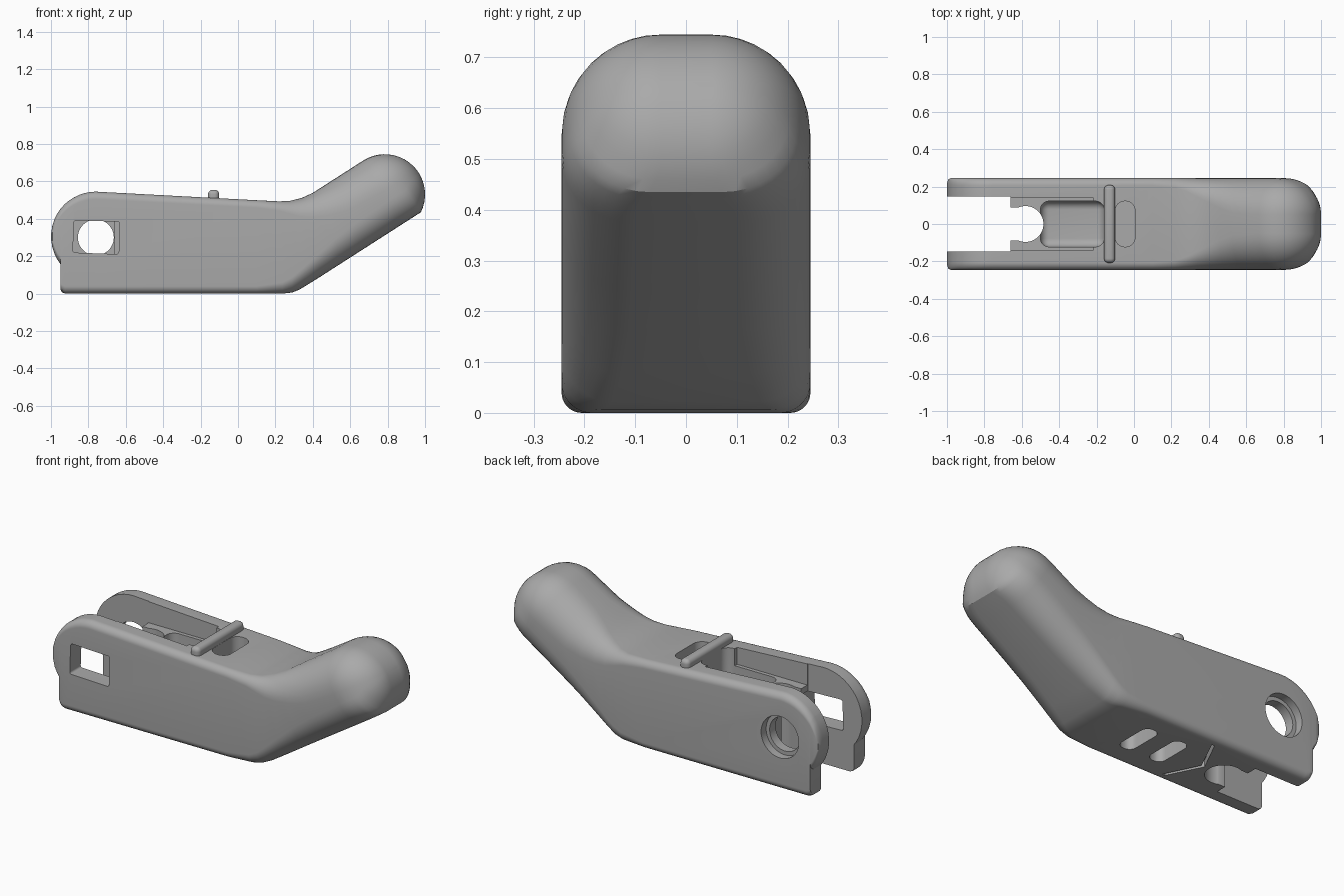
import bpy, bmesh
from math import sin, cos, radians, sqrt, pi
from mathutils import Vector, Matrix

cube = bpy.data.objects.get("Cube")
if cube:
    bpy.data.objects.remove(cube, do_unlink=True)

grey = bpy.data.materials.new("plain grey")
grey.use_nodes = True
COLOUR = (0.4, 0.4, 0.4, 1)
grey.diffuse_color = COLOUR
grey.node_tree.nodes["Principled BSDF"].inputs["Base Color"].default_value = COLOUR


def finish(name, bm):
    bmesh.ops.recalc_face_normals(bm, faces=bm.faces)
    mesh = bpy.data.meshes.new(name)
    bm.to_mesh(mesh)
    bm.free()
    mesh.materials.append(grey)
    ob = bpy.data.objects.new(name, mesh)
    bpy.context.collection.objects.link(ob)
    return ob


def box(name, lo, hi, radius=0, axis=None, tilt=0):
    """Box between two corners; rounds all edges, or only those along one axis."""
    lo, hi = Vector(lo), Vector(hi)
    bm = bmesh.new()
    bmesh.ops.create_cube(bm, size=1)
    bmesh.ops.scale(bm, vec=hi - lo, verts=bm.verts)
    if radius:
        edges = [e for e in bm.edges if axis is None or
                 abs((e.verts[0].co - e.verts[1].co).normalized()[axis]) > 0.9]
        bmesh.ops.bevel(bm, geom=edges, offset=radius, segments=8, profile=0.5,
                        affect='EDGES', clamp_overlap=True)
    bmesh.ops.rotate(bm, matrix=Matrix.Rotation(radians(tilt), 3, 'Y'), verts=bm.verts)
    bmesh.ops.translate(bm, vec=(lo + hi) / 2, verts=bm.verts)
    return finish(name, bm)


def cylinder(name, centre, radius, depth, turn):
    bm = bmesh.new()
    bmesh.ops.create_cone(bm, cap_ends=True, segments=48, radius1=radius, radius2=radius,
                          depth=depth, matrix=Matrix.Translation(centre) @ Matrix.Rotation(turn, 4, 'X'))
    return finish(name, bm)


def section(top, bottom, half, rt, rb):
    """Rounded rectangle between a top and a bottom point in the side plane."""
    top, bottom = Vector((top[0], 0, top[1])), Vector((bottom[0], 0, bottom[1]))
    height = (top - bottom).length
    up = (top - bottom) / height
    rt, rb = min(rt, height * 0.49, half), min(rb, height * 0.49, half)
    corners = [(half - rt, height - rt, rt, 0), (rt - half, height - rt, rt, 90),
               (rb - half, rb, rb, 180), (half - rb, rb, rb, 270)]
    return [bottom + up * (v + r * sin(radians(a + 10 * k))) + Vector((0, y + r * cos(radians(a + 10 * k)), 0))
            for y, v, r, a in corners for k in range(10)]


# Stations along the body: top, bottom, half width, top radius, bottom radius
HALF, R = 0.245, 0.04
stations = []
hub = Vector((-0.76, 0.305))
for a in (3, 14, 24, 31, 37.7):
    x, z = hub.x - 0.24 * cos(radians(a)), 0.24 * sin(radians(a))
    inset = 0.035 * max(0, 1 - a / 24) ** 2
    stations.append(((x, hub.y + z), (x, hub.y - z), HALF - inset, R, R))
for x, low in ((-0.949, 0.022), (-0.942, 0.008), (-0.925, 0.0)):
    stations.append(((x, hub.y + sqrt(0.24 ** 2 - (x - hub.x) ** 2)), (x, low), HALF, R, R))
for a in (52, 60, 68, 76, 84, 90):
    x = hub.x - 0.24 * cos(radians(a))
    stations.append(((x, hub.y + 0.24 * sin(radians(a))), (x, 0), HALF, R, R))
stations += [((0.1, 0.499), (0.1, 0), HALF, R, R),
             ((0.22, 0.493), (0.24, 0), HALF, 0.05, 0.06),
             ((0.28, 0.496), (0.29, 0.006), HALF, 0.07, 0.08),
             ((0.34, 0.511), (0.33, 0.022), HALF, 0.1, 0.1)]

# Sloping handle and its domed tip
tip, along, up = Vector((0.785, 0.53)), Vector((0.842, 0.54)), Vector((-0.54, 0.842))
RAD, FLOOR = 0.215, 0.184
for st, sb, rt, rb in ((-0.32, -0.55, 0.13, 0.12), (-0.25, -0.4, 0.16, 0.135), (-0.17, -0.25, 0.185, 0.14)):
    stations.append((tip + along * st + up * RAD, tip + along * sb - up * FLOOR, HALF, rt, rb))
for a in (0, 8, 16, 24, 31, 38, 46, 54, 62, 70, 78, 84, 88):
    k = cos(radians(a))
    mid = tip + along * RAD * sin(radians(a))
    stations.append((mid + up * RAD * k, mid - up * min(FLOOR, RAD * k),
                     0.05 + 0.195 * k, 0.195 * k, min(0.145, 0.195 * k)))

bm = bmesh.new()
rings = [[bm.verts.new(p) for p in section(*s)] for s in stations]
for r0, r1 in zip(rings, rings[1:]):
    for i in range(len(r0)):
        j = (i + 1) % len(r0)
        bm.faces.new((r0[i], r0[j], r1[j], r1[i]))
bm.faces.new(rings[0])
bm.faces.new(rings[-1])
body = finish("handle_body", bm)

# Cutters: fork gap, pocket, notch, trough, slots, pivot holes
cutters = [
    box("fork_gap", (-1.2, -0.147, -0.2), (-0.66, 0.147, 0.8)),
    box("top_pocket", (-0.8, -0.143, 0.42), (-0.22, 0.143, 0.8)),
    cylinder("round_notch", (-0.58, 0, 0.3), 0.096, 1.2, 0),
    box("notch_mouth", (-0.75, -0.088, -0.2), (-0.6, 0.088, 0.7)),
    box("trough", (-0.5, -0.122, 0.26), (-0.16, 0.122, 0.9), 0.045),
    box("strap_slot_top", (-0.1, -0.122, 0.28), (0.005, 0.122, 0.7), 0.05, 2),
    box("nut_pocket", (-0.88, -0.4, 0.215), (-0.635, -0.1, 0.388), 0.012, 1, 2),
    cylinder("pivot_hole", (-0.76, 0.2, 0.3), 0.096, 0.3, pi / 2),
    cylinder("pivot_counterbore", (-0.76, 0.3, 0.3), 0.118, 0.2, pi / 2),
]
for n, x in enumerate((-0.03, -0.22)):
    cutters.append(box(f"strap_slot_bottom_{n}", (x - 0.045, -0.115, -0.14), (x + 0.045, 0.115, 0.14), 0.04, 2))

# Chevron groove underneath
bm = bmesh.new()
outline = [(-0.455, 0), (-0.36, 0.19), (-0.342, 0.19), (-0.435, 0), (-0.342, -0.19), (-0.36, -0.19)]
face = bm.faces.new([bm.verts.new((x, y, -0.05)) for x, y in outline])
raised = bmesh.ops.extrude_face_region(bm, geom=[face])
bmesh.ops.translate(bm, vec=(0, 0, 0.09), verts=[v for v in raised["geom"] if isinstance(v, bmesh.types.BMVert)])
cutters.append(finish("chevron_groove", bm))

bpy.context.view_layer.objects.active = body
for c in cutters:
    mod = body.modifiers.new(c.name, 'BOOLEAN')
    mod.operation, mod.solver, mod.object = 'DIFFERENCE', 'EXACT', c
    bpy.ops.object.modifier_apply(modifier=mod.name)
    bpy.data.objects.remove(c, do_unlink=True)

# Strap bar across the top
bar = box("strap_bar", (-0.16, -0.208, 0.488), (-0.101, 0.208, 0.555), 0.024)

for ob in (body, bar):
    bpy.ops.object.select_all(action='DESELECT')
    ob.select_set(True)
    bpy.context.view_layer.objects.active = ob
    bpy.ops.object.shade_smooth_by_angle(angle=radians(30))
